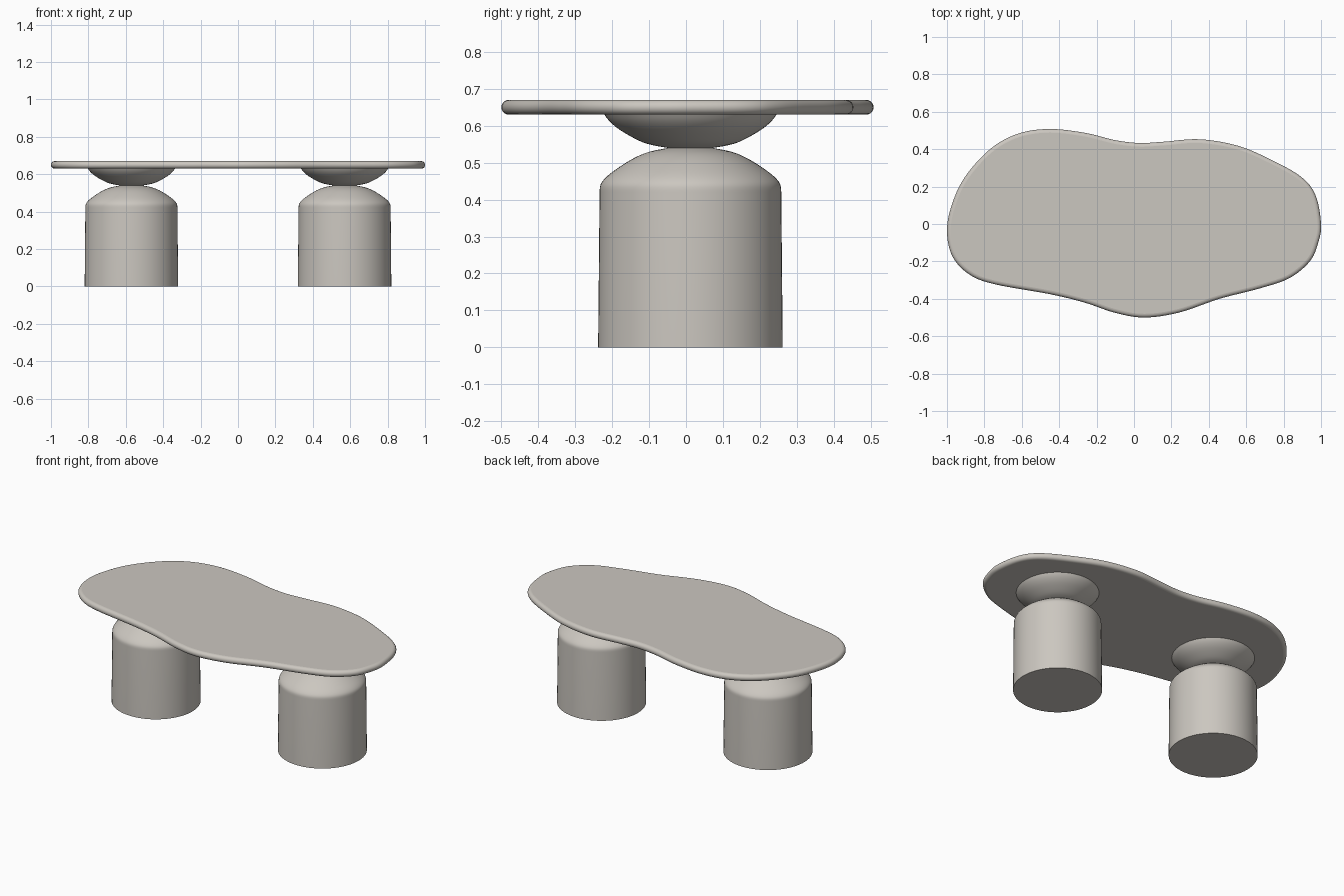
import bpy, bmesh, math
from mathutils import Vector

if "Cube" in bpy.data.objects:
    bpy.data.objects.remove(bpy.data.objects["Cube"])

stone = bpy.data.materials.new("warm grey stone")
stone.diffuse_color = (0.60, 0.57, 0.525, 1)
stone.use_nodes = True
stone.node_tree.nodes["Principled BSDF"].inputs["Base Color"].default_value = stone.diffuse_color


def skin(name, rings, flat_caps=True, angle=35):
    """Join equal-length rings of points (bottom to top) into a closed solid."""
    bm = bmesh.new()
    loops = [[bm.verts.new(p) for p in r] for r in rings]
    n = len(loops[0])
    for a, b in zip(loops, loops[1:]):
        for i in range(n):
            j = (i + 1) % n
            bm.faces.new((a[i], a[j], b[j], b[i]))
    bm.faces.new(loops[0][::-1])
    bm.faces.new(loops[-1])
    bmesh.ops.recalc_face_normals(bm, faces=bm.faces)
    me = bpy.data.meshes.new(name)
    bm.to_mesh(me)
    bm.free()
    me.materials.append(stone)
    ob = bpy.data.objects.new(name, me)
    bpy.context.collection.objects.link(ob)
    bpy.ops.object.select_all(action='DESELECT')
    ob.select_set(True)
    bpy.context.view_layer.objects.active = ob
    bpy.ops.object.shade_smooth_by_angle(angle=math.radians(angle))
    for p in me.polygons:
        if len(p.vertices) > 4:
            p.use_smooth = False
    return ob


def spline(pts, steps, closed):
    """Catmull-Rom curve through 2D points."""
    pts = [Vector(p) for p in pts]
    n = len(pts)
    get = (lambda i: pts[i % n]) if closed else (lambda i: pts[max(0, min(n - 1, i))])
    out = []
    for i in range(n if closed else n - 1):
        a, b, c, d = (get(i + k) for k in (-1, 0, 1, 2))
        for s in range(steps):
            t = s / steps
            out.append(0.5 * (2 * b + (c - a) * t + (2 * a - 5 * b + 4 * c - d) * t * t
                              + (3 * b - a - 3 * c + d) * t ** 3))
    if not closed:
        out.append(pts[-1])
    return out


def lathe(name, profile, cx, cy, sides=64):
    return skin(name, [[(cx + r * math.cos(2 * math.pi * i / sides),
                         cy + r * math.sin(2 * math.pi * i / sides), z)
                        for i in range(sides)] for r, z in profile])


# Tabletop: free-form outline with a half-round edge
outline = [(1, 0), (.97, .155), (.89, .255), (.72, .35), (.55, .42), (.35, .453),
           (.16, .44), (.03, .433), (-.10, .448), (-.26, .487), (-.45, .508),
           (-.62, .483), (-.77, .40), (-.905, .25), (-.975, .10), (-1, -.04),
           (-.97, -.175), (-.88, -.27), (-.745, -.322), (-.45, -.375),
           (-.265, -.42), (-.10, -.475), (.056, -.5), (.243, -.473),
           (.457, -.40), (.67, -.345), (.83, -.29), (.94, -.2), (.985, -.1)]
edge = spline(outline, 6, True)
N = len(edge)
normals = []
for i in range(N):
    t = (edge[(i + 1) % N] - edge[i - 1]).normalized()
    normals.append(Vector((t.y, -t.x)))
R, MID = 0.02, 0.65
rings = []
for k in range(11):
    a = -math.pi / 2 + math.pi * k / 10
    inset, z = R * (1 - math.cos(a)), MID + R * math.sin(a)
    rings.append([(p.x - m.x * inset, p.y - m.y * inset, z) for p, m in zip(edge, normals)])
skin("tabletop", rings)

# Two domed drum legs, each with a shallow bowl carrying the top
dome = spline([(.246, .42), (.243, .442), (.225, .464), (.19, .49), (.15, .514),
               (.11, .53), (.06, .54)], 3, False)
bowl = spline([(.06, .54), (.105, .548), (.14, .56), (.19, .588), (.22, .613),
               (.236, .635)], 3, False)
for side, x in (("left", -.57), ("right", .57)):
    lathe(side + "_leg", [(.25, 0)] + [tuple(p) for p in dome], x, .012)
    lathe(side + "_bowl_support", [tuple(p) for p in bowl], x, .012)
